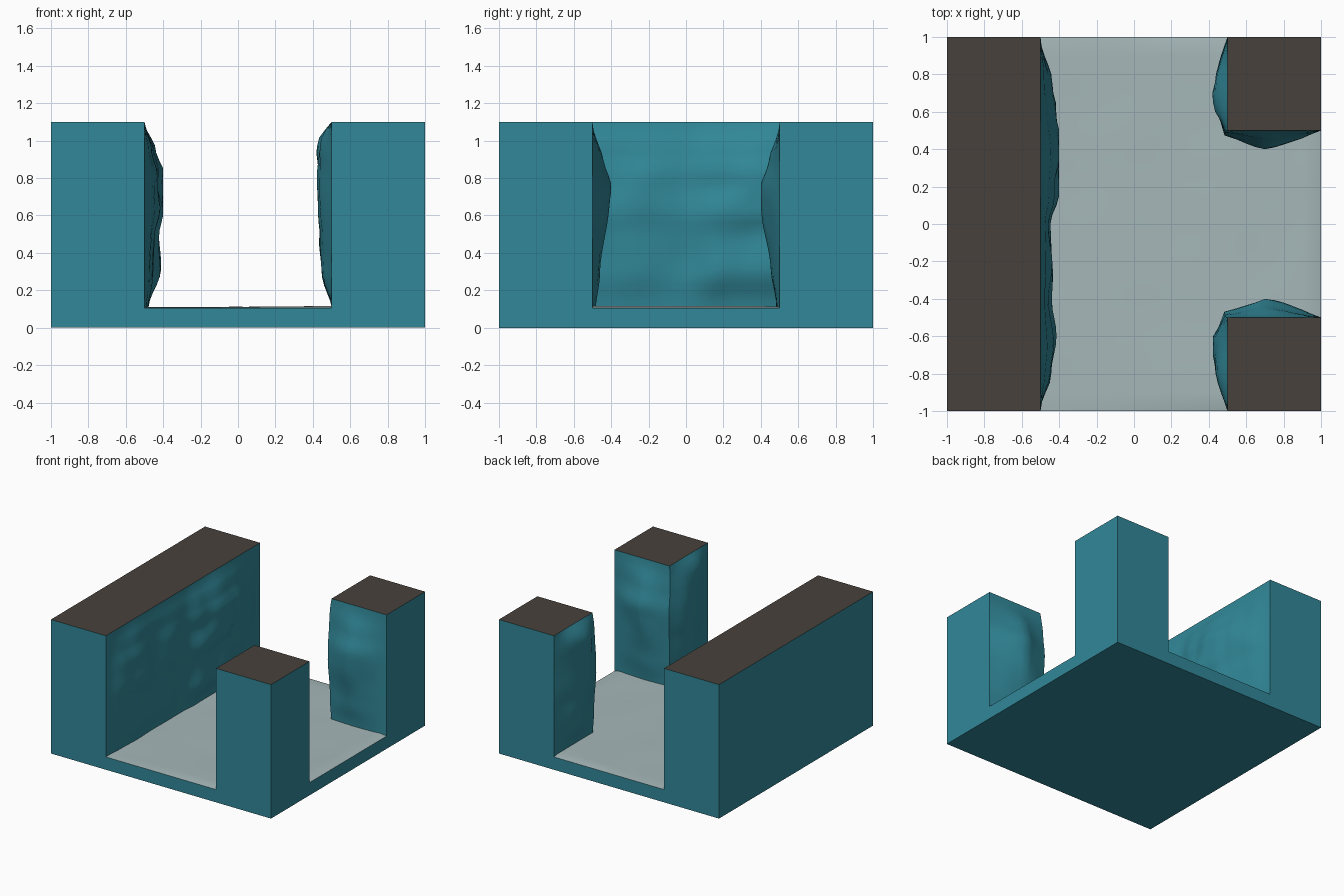
import bpy, bmesh
from mathutils import Vector, noise

if "Cube" in bpy.data.objects:
    bpy.data.objects.remove(bpy.data.objects["Cube"])

FLOOR, TOP = 0.105, 1.1


def material(name, rgb):
    m = bpy.data.materials.new(name)
    m.diffuse_color = (*rgb, 1)
    m.use_nodes = True
    m.node_tree.nodes["Principled BSDF"].inputs["Base Color"].default_value = m.diffuse_color
    return m


def curve(points, t):
    """Smoothly interpolated height through (position, depth) points."""
    if t <= points[0][0]:
        return points[0][1]
    for (a, p), (b, q) in zip(points, points[1:]):
        if t <= b:
            s = (t - a) / (b - a)
            return p + (q - p) * s * s * (3 - 2 * s)
    return points[-1][1]


# How far the rock bulges: along each wall, and up each wall
LONG_Y = [(-1, 0), (-.8, .045), (-.65, .07), (-.4, .05), (-.2, .055), (0, .045),
          (.15, .09), (.45, .1), (.6, .07), (.75, .05), (1, 0)]
LONG_Z = [(.1, .02), (.3, .065), (.5, .07), (.65, .1), (.8, .09), (.95, .045), (1.1, 0)]
SIDE_Y = [(.5, .015), (.6, .065), (.7, .08), (.8, .07), (.9, .035), (1, 0)]
SIDE_Z = [(.1, 0), (.3, .055), (.5, .065), (.6, .08), (.94, .08), (1.02, .06), (1.1, 0)]
GAP_X = [(.5, .025), (.6, .06), (.7, .09), (.8, .065), (.9, .035), (1, 0)]
GAP_Z = [(.1, .02), (.3, .045), (.72, .09), (.9, .05), (1.1, 0)]


def bulge(along, up, t, z, p):
    rough = 1 + 0.4 * noise.noise(p * 4.5)
    return min(curve(along, t) * curve(up, z) / 0.085 * rough, 0.1)


bm = bmesh.new()

# Floor slab: a grid closed by sides and a bottom
bmesh.ops.create_grid(bm, x_segments=40, y_segments=40, size=1)
bmesh.ops.translate(bm, verts=bm.verts, vec=(0, 0, FLOOR))
rim = [e for e in bm.edges if e.is_boundary]
low = bmesh.ops.extrude_edge_only(bm, edges=rim)["geom"]
for v in low:
    if isinstance(v, bmesh.types.BMVert):
        v.co.z = 0
bmesh.ops.edgeloop_fill(bm, edges=[e for e in bm.edges if e.is_boundary])

# Long wall and two corner pillars raised out of the slab
raised = []
for f in bm.faces:
    c = f.calc_center_median()
    if c.z > FLOOR - .001 and (c.x < -.5 or (c.x > .5 and abs(c.y) > .5)):
        raised.append(f)
out = bmesh.ops.extrude_face_region(bm, geom=raised)["geom"]
for v in out:
    if isinstance(v, bmesh.types.BMVert):
        v.co.z = TOP
uprights = [e for e in bm.edges if abs(e.verts[0].co.z - e.verts[1].co.z) > .9]
bmesh.ops.subdivide_edges(bm, edges=uprights, cuts=23, use_grid_fill=True)

# Colours by height and direction, before the rock is roughened
bm.normal_update()
bmesh.ops.recalc_face_normals(bm, faces=bm.faces)
for f in bm.faces:
    f.smooth = True
    if f.normal.z > .9:
        f.material_index = 1 if f.calc_center_median().z > 1 else 2

# Rough rock on the inner wall faces, slight unevenness on the floor
for v in bm.verts:
    p = v.co.copy()
    if p.z < FLOOR - .001:
        continue
    x, y = p.x, abs(p.y)
    if abs(x + .5) < .001:
        v.co.x += bulge(LONG_Y, LONG_Z, p.y, p.z, p)
    if abs(x - .5) < .001 and y > .499:
        v.co.x -= bulge(SIDE_Y, SIDE_Z, y, p.z, p)
    if abs(y - .5) < .001 and x > .499:
        v.co.y -= bulge(GAP_X, GAP_Z, x, p.z, p) * (1 if p.y > 0 else -1)
    if p.z < .11 and abs(x) < .99 and y < .99:
        v.co.z += .006 * (1 + x) + .003 * noise.noise(Vector((x, p.y, 3)) * 3)

mesh = bpy.data.meshes.new("cave_junction_tile")
bm.to_mesh(mesh)
bm.free()
mesh.materials.append(material("teal rock", (.031, .245, .315)))
mesh.materials.append(material("dark brown top", (.064, .053, .043)))
mesh.materials.append(material("pale grey floor", (.38, .475, .485)))

tile = bpy.data.objects.new("cave_junction_tile", mesh)
bpy.context.collection.objects.link(tile)
bpy.context.view_layer.objects.active = tile
tile.select_set(True)
bpy.ops.object.shade_smooth_by_angle(angle=0.7)
